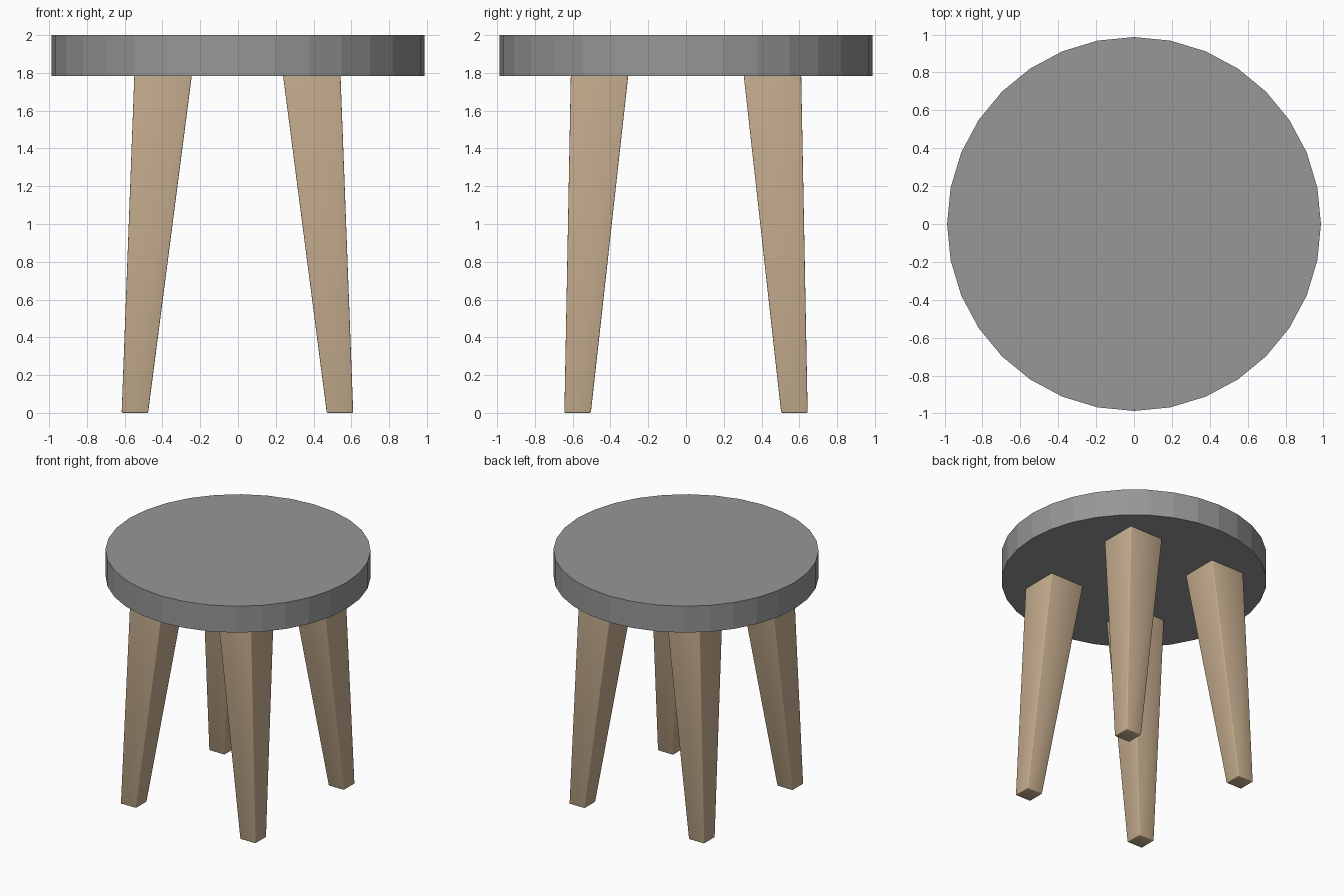
import bpy, bmesh, math

if "Cube" in bpy.data.objects:
    bpy.data.objects.remove(bpy.data.objects["Cube"])


def material(name, rgb):
    m = bpy.data.materials.new(name)
    m.diffuse_color = (*rgb, 1.0)
    m.use_nodes = True
    m.node_tree.nodes["Principled BSDF"].inputs["Base Color"].default_value = m.diffuse_color
    return m


grey = material("seat grey", (0.31, 0.31, 0.31))
wood = material("light wood", (0.58, 0.43, 0.28))

SEAT_BOTTOM, SEAT_TOP = 1.783, 2.0

# Seat: flat-shaded 32-sided disc
bpy.ops.mesh.primitive_cylinder_add(
    vertices=32, radius=0.987, depth=SEAT_TOP - SEAT_BOTTOM,
    location=(0, 0, (SEAT_TOP + SEAT_BOTTOM) / 2),
    rotation=(0, 0, math.pi / 2))
seat = bpy.context.object
seat.name = "seat"
seat.data.materials.append(grey)


def leg(name, sx, sy):
    """Tapered, splayed square leg with slightly softened edges."""
    bm = bmesh.new()
    rings = []
    for z, cx, cy, half in ((0.0, 0.543, 0.574, 0.07),
                            (SEAT_BOTTOM, 0.394, 0.458, 0.152)):
        x, y = sx * cx - 0.003, sy * cy
        rings.append([bm.verts.new((x + i * half, y + j * half, z))
                      for i, j in ((-1, -1), (1, -1), (1, 1), (-1, 1))])
    low, high = rings
    bm.faces.new(low[::-1])
    bm.faces.new(high)
    for k in range(4):
        n = (k + 1) % 4
        bm.faces.new((low[k], low[n], high[n], high[k]))
    # Soften the long edges and the foot
    soft = [e for e in bm.edges if min(v.co.z for v in e.verts) < 0.01]
    bmesh.ops.bevel(bm, geom=soft, offset=0.006, segments=2,
                    profile=0.5, affect='EDGES')
    bmesh.ops.recalc_face_normals(bm, faces=bm.faces[:])
    me = bpy.data.meshes.new(name)
    bm.to_mesh(me)
    bm.free()
    me.materials.append(wood)
    ob = bpy.data.objects.new(name, me)
    bpy.context.collection.objects.link(ob)
    bpy.ops.object.select_all(action='DESELECT')
    ob.select_set(True)
    bpy.context.view_layer.objects.active = ob
    bpy.ops.object.shade_smooth_by_angle(angle=math.radians(60))


# Four legs, one per corner
for sy, depth in ((-1, "front"), (1, "back")):
    for sx, side in ((-1, "left"), (1, "right")):
        leg(f"{depth}_{side}_leg", sx, sy)
